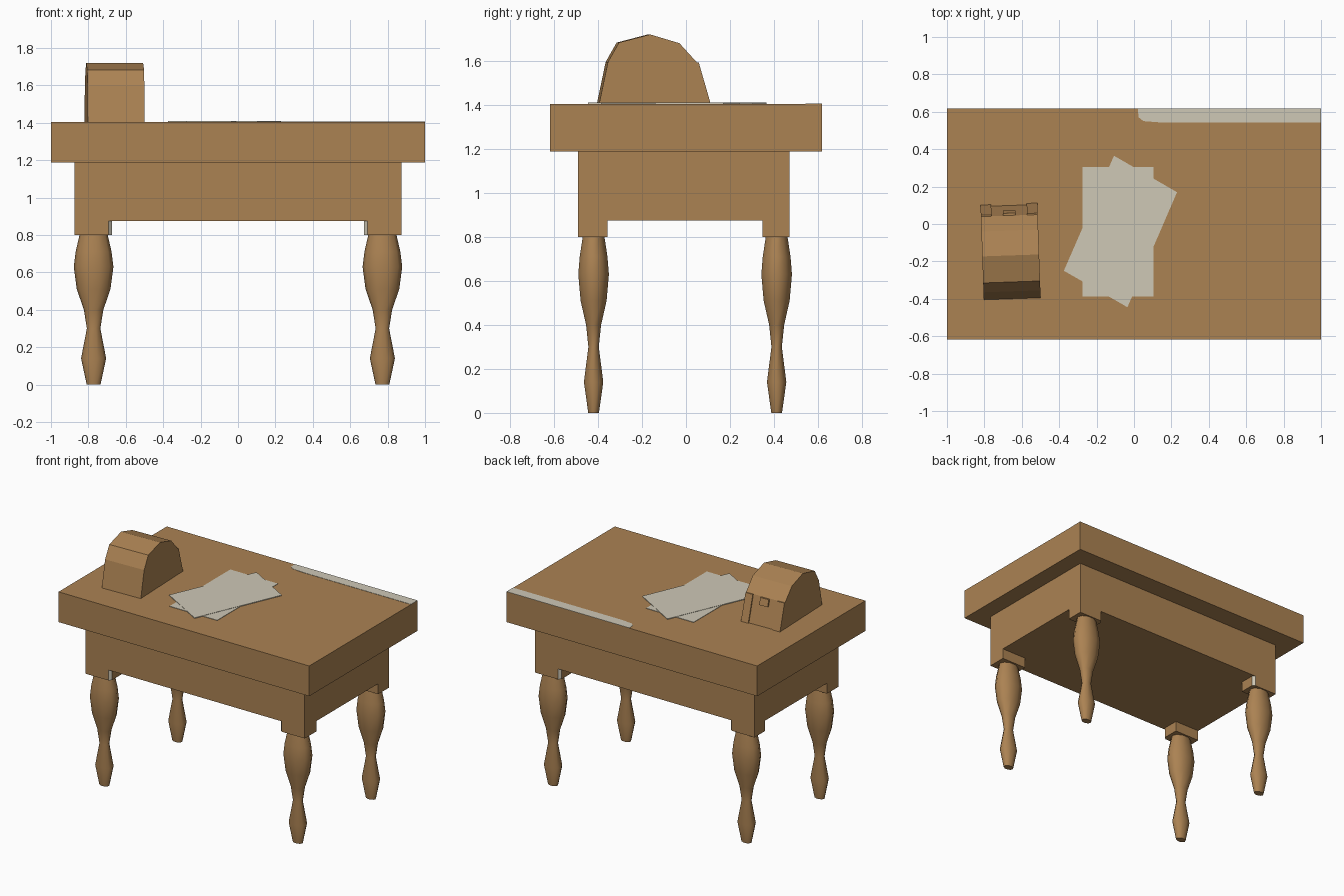
import bpy, bmesh, math
from mathutils import Matrix, Vector

if "Cube" in bpy.data.objects:
    bpy.data.objects.remove(bpy.data.objects["Cube"])


def material(name, rgb):
    m = bpy.data.materials.new(name)
    m.diffuse_color = (*rgb, 1)
    m.use_nodes = True
    m.node_tree.nodes["Principled BSDF"].inputs["Base Color"].default_value = m.diffuse_color
    return m


wood = material("warm wood brown", (0.41, 0.225, 0.086))
paper = material("parchment grey", (0.62, 0.58, 0.47))


def finish(name, bm, mats):
    bmesh.ops.recalc_face_normals(bm, faces=bm.faces)
    me = bpy.data.meshes.new(name)
    bm.to_mesh(me)
    bm.free()
    for m in mats:
        me.materials.append(m)
    ob = bpy.data.objects.new(name, me)
    bpy.context.collection.objects.link(ob)
    return ob


def prism(name, outline, vec, mats, matrix=None):
    """Extrude a closed 3D outline along vec."""
    bm = bmesh.new()
    f = bm.faces.new([bm.verts.new(p) for p in outline])
    r = bmesh.ops.extrude_face_region(bm, geom=[f], use_keep_orig=True)
    top = [v for v in r["geom"] if isinstance(v, bmesh.types.BMVert)]
    bmesh.ops.translate(bm, verts=top, vec=vec)
    if matrix:
        bm.transform(matrix)
    return finish(name, bm, mats)


def box(name, x0, x1, y0, y1, z0, z1, mat=wood):
    pts = [(x0, y0, z0), (x1, y0, z0), (x1, y1, z0), (x0, y1, z0)]
    return prism(name, pts, (0, 0, z1 - z0), [mat])


# Table slab and apron
TOP = 1.405
box("table_top", -1, 1, -0.617, 0.617, 1.187, TOP)
box("apron", -0.875, 0.875, -0.49, 0.47, 0.875, 1.187)

# Turned legs (slightly flattened) with chamfered corner blocks
profile = [(0.037, 0), (0.067, 0.14), (0.036, 0.3), (0.052, 0.4),
           (0.09, 0.51), (0.106, 0.63), (0.096, 0.71), (0.073, 0.81)]
SIDES = 10


def leg(name, cx, cy):
    bm = bmesh.new()
    rings = []
    for r, z in profile:
        rings.append([bm.verts.new((cx + r * math.cos(a), cy + 0.69 * r * math.sin(a), z))
                      for a in (2 * math.pi * i / SIDES for i in range(SIDES))])
    for a, b in zip(rings, rings[1:]):
        for i in range(SIDES):
            j = (i + 1) % SIDES
            bm.faces.new((a[i], a[j], b[j], b[i]))
    bm.faces.new(rings[0])
    bm.faces.new(rings[-1])
    ob = finish(name, bm, [wood])
    for p in ob.data.polygons:
        p.use_smooth = len(p.vertices) == 4


for sx, xn in ((-1, "left"), (1, "right")):
    for sy, yn in ((-1, "front"), (1, "back")):
        leg(f"{yn}_{xn}_leg", sx * 0.772, sy * 0.416 - 0.004)
        xo, xi, xc = sx * 0.875, sx * 0.675, sx * 0.692
        yo, yi, yc = sy * 0.48 - 0.01, sy * 0.352 - 0.005, sy * 0.464 - 0.01
        block = prism(f"{yn}_{xn}_corner_block",
                      [(xo, yo, 0.8), (xc, yo, 0.8), (xi, yc, 0.8), (xi, yi, 0.8), (xo, yi, 0.8)],
                      (0, 0, 0.08), [wood, paper])
        # pale chamfer on the inner edge
        for p in block.data.polygons:
            if abs(p.normal.x) > 0.3 and abs(p.normal.y) > 0.3:
                p.material_index = 1

# Domed chest, turned slightly on the table, opening toward the back
place = Matrix.Translation((-0.66, -0.148, 0)) @ Matrix.Rotation(math.radians(2), 4, 'Z')
dome = [(-0.252, TOP), (-0.212, 1.595), (-0.162, 1.683), (-0.02, 1.72),
        (0.113, 1.68), (0.193, 1.592), (0.247, TOP)]
HALF = 0.152
prism("chest", [(-HALF, y, z) for y, z in dome], (2 * HALF, 0, 0), [wood], place)


def on_lid(t):
    """Point on the sloped back face, t = 0 at its foot, 1 at its top edge."""
    return 0.247 - 0.054 * t, TOP + 0.187 * t


# Corner straps and lock on the chest's sloped back face
for name, x0, x1, t0, t1, d in (("chest_strap_left", -HALF, -0.095, 0, 1, 0.008),
                                ("chest_strap_right", 0.095, HALF, 0, 1, 0.008),
                                ("chest_lock", -0.033, 0.033, 0.72, 0.98, 0.012)):
    (ya, za), (yb, zb) = on_lid(t0), on_lid(t1)
    prism(name, [(x0, ya, za), (x1, ya, za), (x1, yb, zb), (x0, yb, zb)],
          (0, d, 0), [wood], place)

# Two overlapping sheets of paper
for name, pts, h in (
        ("lower_sheet", [(-0.275, -0.387), (0.105, -0.387), (0.105, 0.305), (-0.275, 0.305)], 0.003),
        ("upper_sheet", [(-0.375, -0.25), (-0.035, -0.445), (0.23, 0.17), (-0.107, 0.365)], 0.005)):
    prism(name, [(x, y, TOP) for x, y in pts], (0, 0, h), [paper])

# Pale strip along the back edge of the table top
prism("edge_strip", [(x, y, TOP) for x, y in
                     ((0.02, 0.617), (0.025, 0.57), (0.05, 0.55), (0.14, 0.543), (1, 0.543), (1, 0.617))],
      (0, 0, 0.002), [paper])
